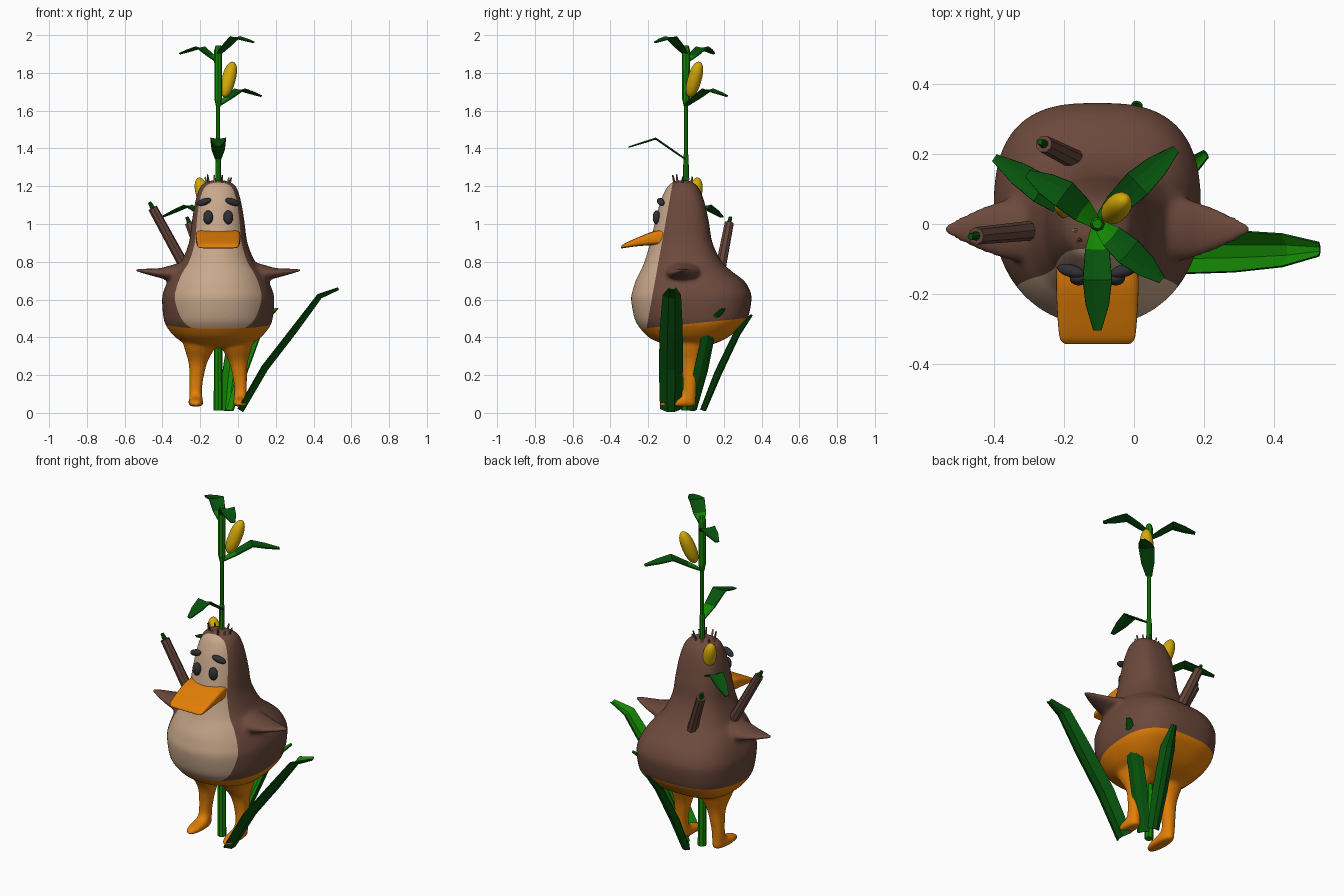
import bpy, bmesh, math, random
from mathutils import Vector

if "Cube" in bpy.data.objects:
    bpy.data.objects.remove(bpy.data.objects["Cube"])

random.seed(4)
CX = -0.105  # bird and stalk centre


def material(name, rgb):
    m = bpy.data.materials.new(name)
    m.diffuse_color = (*rgb, 1)
    m.use_nodes = True
    m.node_tree.nodes["Principled BSDF"].inputs["Base Color"].default_value = m.diffuse_color
    return m


BROWN = material("brown feathers", (0.15, 0.066, 0.045))
BEIGE = material("beige front", (0.58, 0.39, 0.26))
ORANGE = material("orange", (0.76, 0.21, 0.002))
CHARCOAL = material("charcoal", (0.03, 0.03, 0.036))
GREEN = material("fresh green", (0.007, 0.24, 0.001))
DARK = material("dark leaf green", (0.002, 0.085, 0.004))
YELLOW = material("corn yellow", (0.65, 0.4, 0.002))
CATTAIL = material("cattail brown", (0.13, 0.06, 0.043))


def finish(name, bm, mats, smooth=True, recalc=True):
    if recalc:
        bmesh.ops.recalc_face_normals(bm, faces=bm.faces)
    for f in bm.faces:
        f.smooth = smooth
    me = bpy.data.meshes.new(name)
    bm.to_mesh(me)
    bm.free()
    for m in mats:
        me.materials.append(m)
    ob = bpy.data.objects.new(name, me)
    bpy.context.collection.objects.link(ob)
    return ob


def spline(rows, steps):
    """Catmull-Rom through rows of numbers."""
    out = []
    for i in range(len(rows) - 1):
        a, b, c, d = (rows[max(0, min(len(rows) - 1, i + k))] for k in (-1, 0, 1, 2))
        for s in range(steps):
            t = s / steps
            out.append([q + 0.5 * t * (r - p + t * (2 * p - 5 * q + 4 * r - w + t * (3 * (q - r) + w - p)))
                        for p, q, r, w in zip(a, b, c, d)])
    return out + [list(rows[-1])]


def loft(bm, rows, axis="z", sides=40, front=2.0, back=None):
    """Superellipse rings; row = (position on axis, centre u, centre v, radius u, radius v)."""
    rings = []
    for w, uc, vc, ru, rv in rows:
        ring = []
        for k in range(sides):
            a = 2 * math.pi * k / sides
            c, s = math.cos(a), math.sin(a)
            e = 2 / (back if back and s > 0 else front)
            u = uc + ru * math.copysign(abs(c) ** e, c)
            v = vc + rv * math.copysign(abs(s) ** e, s)
            ring.append(bm.verts.new({"z": (u, v, w), "x": (w, v, u), "y": (u, w, v)}[axis]))
        rings.append(ring)
    for p, q in zip(rings, rings[1:]):
        for k in range(sides):
            n = (k + 1) % sides
            bm.faces.new((p[k], p[n], q[n], q[k]))
    bm.faces.new(rings[0])
    bm.faces.new(rings[-1])
    return bm


def ellipsoid(name, centre, axis, radii, mat, bulge=1.0):
    bm = bmesh.new()
    bmesh.ops.create_uvsphere(bm, u_segments=20, v_segments=14, radius=1)
    rot = Vector(axis).to_track_quat("Z", "Y")
    for v in bm.verts:
        v.co.z = math.copysign(abs(v.co.z) ** bulge, v.co.z)
        v.co = rot @ Vector(c * r for c, r in zip(v.co, radii)) + Vector(centre)
    return finish(name, bm, [mat])


def rod(name, a, b, r1, r2, mat, sides=8):
    a, b = Vector(a), Vector(b)
    bm = bmesh.new()
    bmesh.ops.create_cone(bm, cap_ends=True, segments=sides, radius1=r1, radius2=r2, depth=(b - a).length)
    rot = (b - a).to_track_quat("Z", "Y")
    for v in bm.verts:
        v.co = rot @ v.co + (a + b) / 2
    return finish(name, bm, [mat], False)


def leaf(name, path, widths, depth, fresh):
    """Gutter-shaped blade; the first 'fresh' sections are bright on top, the rest is dark."""
    pts = [Vector(p) for p in path]
    d = pts[-1] - pts[0]
    across = Vector((-d.y, d.x, 0)).normalized()
    bm = bmesh.new()
    rows = []
    for i, (p, w) in enumerate(zip(pts, widths)):
        along = pts[min(i + 1, len(pts) - 1)] - pts[max(i - 1, 0)]
        normal = along.cross(across).normalized()
        rows.append([bm.verts.new(p + across * w * k + normal * w * depth * (abs(k) - 0.33))
                     for k in (-0.5, -0.16, 0.16, 0.5)])
    for i, (p, q) in enumerate(zip(rows, rows[1:])):
        for k in range(3):
            f = bm.faces.new((p[k], q[k], q[k + 1], p[k + 1]))
            f.material_index = 0 if i < fresh else 1
    bm.normal_update()
    if sum(f.normal.z for f in bm.faces) < 0:
        bmesh.ops.reverse_faces(bm, faces=bm.faces[:])
    ob = finish(name, bm, [GREEN, DARK], False, False)
    mod = ob.modifiers.new("dark underside", "SOLIDIFY")
    mod.thickness = 0.006
    mod.offset = -1
    mod.material_offset = 1
    mod.material_offset_rim = 1


# body, wings and legs: lofts fused into one smooth skin
profile = [(0.343, 0.01, 0.04, 0.04), (0.352, 0.015, 0.12, 0.09), (0.373, 0.013, 0.183, 0.155),
           (0.40, 0.012, 0.226, 0.21), (0.45, 0.02, 0.269, 0.265), (0.50, 0.027, 0.289, 0.30),
           (0.60, 0.028, 0.297, 0.319), (0.65, 0.028, 0.287, 0.31), (0.70, 0.02, 0.265, 0.287),
           (0.75, 0.0, 0.235, 0.242), (0.80, -0.015, 0.195, 0.205), (0.90, -0.025, 0.155, 0.165),
           (1.0, -0.022, 0.141, 0.145), (1.10, -0.02, 0.125, 0.122), (1.17, -0.018, 0.107, 0.097),
           (1.208, -0.018, 0.087, 0.072), (1.23, -0.018, 0.045, 0.035)]
wing = [(0.12, 0.74, 0.075, 0.10), (0.24, 0.74, 0.045, 0.09), (0.30, 0.740, 0.028, 0.075),
        (0.36, 0.746, 0.018, 0.052), (0.41, 0.753, 0.011, 0.028), (0.437, 0.755, 0.007, 0.012)]
leg = [(0.43, 0.10, 0.0, 0.10, 0.13), (0.34, 0.10, 0.01, 0.078, 0.09), (0.26, 0.108, 0.02, 0.048, 0.052),
       (0.15, 0.118, 0.02, 0.035, 0.037), (0.09, 0.118, 0.01, 0.034, 0.044), (0.07, 0.118, -0.03, 0.038, 0.083),
       (0.05, 0.118, -0.045, 0.040, 0.10), (0.034, 0.118, -0.045, 0.034, 0.092)]
skin = loft(bmesh.new(), spline([(z, CX, y, rx, ry) for z, y, rx, ry in profile], 4), sides=64, front=2.1, back=2.8)
for s in (-1, 1):
    loft(skin, spline([(CX + s * x, z, -0.015, rz, ry) for x, z, rz, ry in wing], 4), axis="x")
    loft(skin, spline([(z, CX + s * x, y, rx, ry) for z, x, y, rx, ry in leg], 4), front=2.3)
rough = finish("rough_body", skin, [])
mod = rough.modifiers.new("fuse", "REMESH")
mod.mode = "VOXEL"
mod.voxel_size = 0.01
mod = rough.modifiers.new("relax", "SMOOTH")
mod.factor = 0.5
mod.iterations = 12
body = bmesh.new()
body.from_object(rough, bpy.context.evaluated_depsgraph_get())
bpy.data.objects.remove(rough)

# cut along the colour borders, then colour by region
for co, no in (((0, 0, 0.47), (0, -0.1, 1)), ((0, -0.205, 0.47), (0, 1, -0.18))):
    bmesh.ops.bisect_plane(body, geom=body.verts[:] + body.edges[:] + body.faces[:], plane_co=co, plane_no=no)
for f in body.faces:
    c = f.calc_center_median()
    f.material_index = 0
    if c.z < 0.47 + 0.1 * c.y:
        f.material_index = 2
    elif c.y < -0.205 + 0.18 * (c.z - 0.47):
        f.material_index = 1
finish("body", body, [BROWN, BEIGE, ORANGE])

# eyes and brows
for s, side in ((-1, "left"), (1, "right")):
    ellipsoid(side + "_eye", (CX + s * 0.053, -0.156, 1.035), (0, 0, 1), (0.026, 0.02, 0.037), CHARCOAL)
    ellipsoid(side + "_brow", (CX + s * 0.076, -0.134, 1.117), (s, 0.25, -0.33), (0.018, 0.018, 0.041), CHARCOAL)

# beak
beak = [(-0.10, CX, 0.93, 0.115, 0.042), (-0.17, CX, 0.925, 0.118, 0.037), (-0.25, CX, 0.907, 0.115, 0.024),
        (-0.32, CX, 0.887, 0.109, 0.013), (-0.338, CX, 0.879, 0.10, 0.008), (-0.344, CX, 0.877, 0.09, 0.003)]
finish("beak", loft(bmesh.new(), spline(beak, 3), axis="y", front=5), [ORANGE])

# head tuft
for k in range(10):
    a = 2 * math.pi * k / 10
    x, y = CX + 0.055 * math.cos(a), -0.018 + 0.04 * math.sin(a)
    top = (x + 0.015 * math.cos(a), y + 0.015 * math.sin(a), random.uniform(1.24, 1.265))
    rod(f"tuft_{k}", (x, y, 1.19), top, 0.009, 0.004, BEIGE if k % 2 else BROWN, 5)

# corn stalk
stalk = [(0.012, 0.024), (0.35, 0.022), (1.2, 0.016), (1.36, 0.014), (1.37, 0.011), (1.62, 0.011),
         (1.66, 0.02), (1.92, 0.021), (1.945, 0.014)]
finish("stalk", loft(bmesh.new(), [(z, CX, 0, r, r) for z, r in stalk], sides=8), [GREEN], False)

# upper leaves: start height, bend, tip
upper = [(1.90, (-0.015, -0.08, 1.992), (0.08, -0.16, 1.965)),
         (1.86, (-0.20, 0.085, 1.938), (-0.305, 0.145, 1.905)),
         (1.63, (0.01, 0.115, 1.715), (0.12, 0.215, 1.68)),
         (1.345, (CX, -0.16, 1.455), (CX, -0.305, 1.41)),
         (1.0, (-0.265, 0.10, 1.10), (-0.40, 0.19, 1.04))]
for k, (z, bend, tip) in enumerate(upper):
    a, b, c = Vector((CX, 0, z)), Vector(bend), Vector(tip)
    leaf(f"upper_leaf_{k}", [a, a.lerp(b, 0.45), b, b.lerp(c, 0.5), c], [0.03, 0.068, 0.082, 0.065, 0.022], 0.2, 1)

# ground leaves
leaf("ground_leaf_right", [(0.01, -0.08, 0.015), (0.14, -0.08, 0.24), (0.295, -0.078, 0.44),
                           (0.43, -0.075, 0.62), (0.53, -0.072, 0.66)], [0.108, 0.12, 0.114, 0.09, 0.035], 0.8, 9)
leaf("ground_leaf_back", [(-0.06, 0.09, 0.015), (-0.04, 0.17, 0.21), (-0.01, 0.27, 0.42),
                          (0.01, 0.345, 0.52)], [0.06, 0.08, 0.075, 0.02], 0.8, 9)
leaf("ground_leaf_back_right", [(-0.04, 0.03, 0.015), (0.03, 0.08, 0.22), (0.10, 0.12, 0.41),
                                (0.14, 0.145, 0.49), (0.205, 0.20, 0.555)], [0.06, 0.085, 0.08, 0.06, 0.02], 0.6, 9)

# corn cobs
ellipsoid("upper_cob", (-0.05, 0.045, 1.765), (0.05, 0.055, 0.19), (0.037, 0.037, 0.1), YELLOW, 0.8)
ellipsoid("lower_cob", (-0.185, 0.047, 1.155), (-0.05, 0.035, 0.19), (0.037, 0.037, 0.095), YELLOW, 0.8)

# cattail sticks on the back, with green tips
for name, a, b in (("side_cattail", (-0.22, -0.012, 0.66), (-0.452, -0.034, 1.085)),
                   ("back_cattail", (-0.14, 0.17, 0.70), (-0.258, 0.229, 1.005))):
    a, b = Vector(a), Vector(b)
    d = (b - a).normalized()
    rod(name, a, b, 0.03, 0.025, CATTAIL)
    rod(name + "_tip", b, b + d * 0.035, 0.013, 0.009, DARK)
